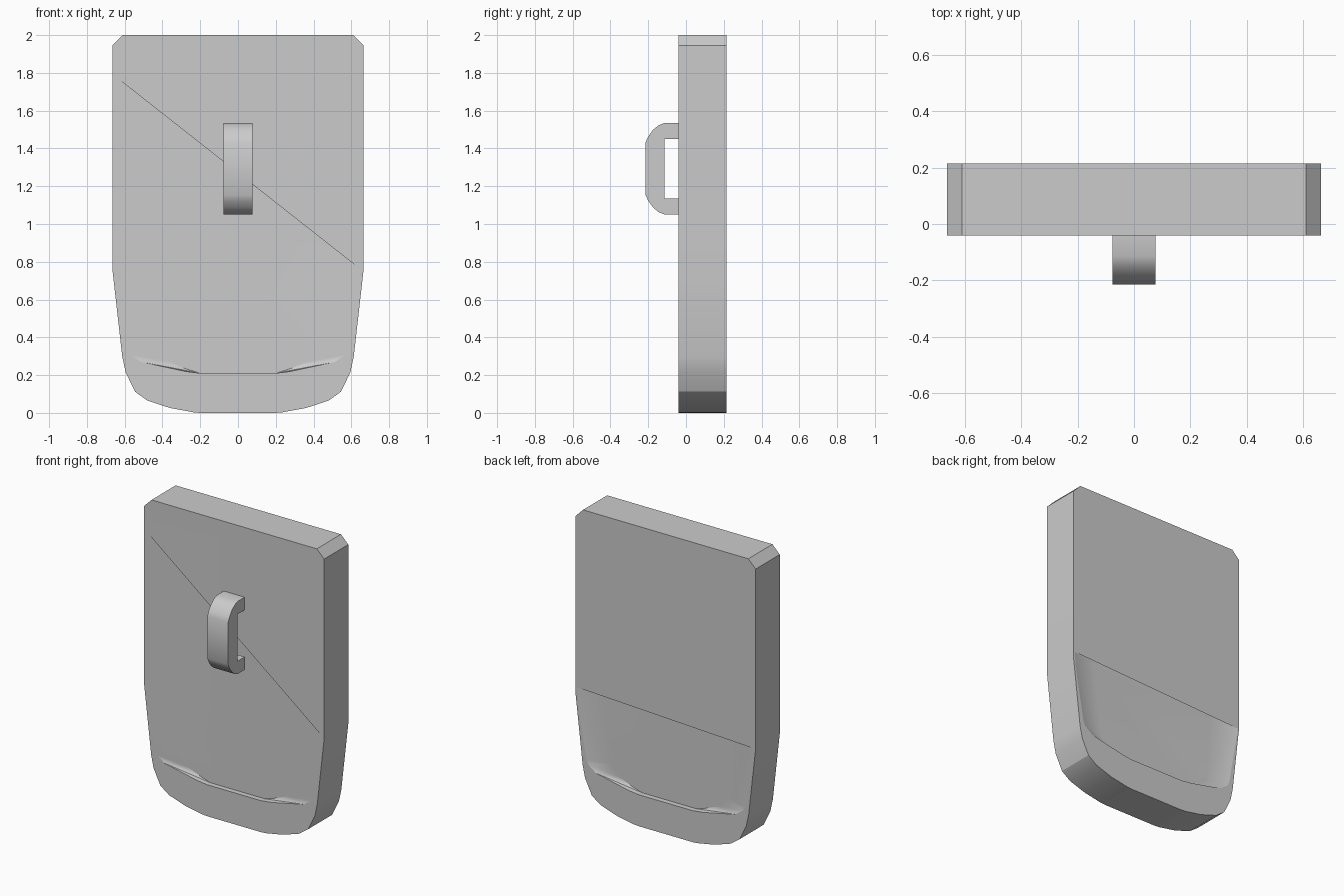
import bpy, bmesh, math

if "Cube" in bpy.data.objects:
    bpy.data.objects.remove(bpy.data.objects["Cube"])

FRONT, BACK = -0.04, 0.214
DEPTH, UNDERCUT = 0.035, 0.03
EDGE = 0.655

grey = bpy.data.materials.new("light_grey")
grey.use_nodes = True
grey.diffuse_color = (0.6, 0.6, 0.6, 1)
grey.node_tree.nodes["Principled BSDF"].inputs["Base Color"].default_value = (0.6, 0.6, 0.6, 1)


def add_object(name, bm):
    bmesh.ops.recalc_face_normals(bm, faces=bm.faces)
    mesh = bpy.data.meshes.new(name)
    bm.to_mesh(mesh)
    bm.free()
    mesh.materials.append(grey)
    obj = bpy.data.objects.new(name, mesh)
    bpy.context.collection.objects.link(obj)
    return obj


def extruded(name, points, offset):
    bm = bmesh.new()
    face = bm.faces.new([bm.verts.new(p) for p in points])
    result = bmesh.ops.extrude_face_region(bm, geom=[face])
    moved = [v for v in result["geom"] if isinstance(v, bmesh.types.BMVert)]
    bmesh.ops.translate(bm, verts=moved, vec=offset)
    return add_object(name, bm)


def mirrored(half):
    return half + [(-x, z) for x, z in reversed(half)]


def select_only(obj):
    bpy.ops.object.select_all(action='DESELECT')
    obj.select_set(True)
    bpy.context.view_layer.objects.active = obj


# Slab with clipped top corners and a rounded, tapering bottom
half_outline = [(-0.61, 2), (-0.664, 1.946), (-0.664, 0.75), (-0.613, 0.3), (-0.595, 0.215),
                (-0.545, 0.112), (-0.48, 0.065), (-0.36, 0.026), (-0.235, 0.003), (-0.2, 0)]
slab = extruded("slab", [(x, FRONT, z) for x, z in mirrored(half_outline)],
                (0, BACK - FRONT, 0))

# Pocket opening: rim edge at the surface and floor edge inside
rim = mirrored([(-0.647, 0.7), (-0.585, 0.34), (-0.57, 0.31), (-0.515, 0.27),
                (-0.28, 0.22), (-0.2, 0.21)])
floor = mirrored([(-0.47, 0.75), (-0.43, 0.34), (-0.41, 0.31), (-0.365, 0.27),
                  (-0.28, 0.235), (-0.2, 0.21)])


def pocket(name, surface, inward, left_z, right_z):
    """Level-floored pocket that runs in under a straight upper lip."""
    def lip(x):
        return left_z + (right_z - left_z) * (x + EDGE) / (2 * EDGE)
    points = []
    for x, z in rim:
        points += [(x, surface, z), (x, surface - inward * 0.02, z)]
    for x in (-EDGE, EDGE):
        points += [(x, surface, lip(x)), (x, surface - inward * 0.02, lip(x) - UNDERCUT)]
    inner = floor + [(x, lip(x) + UNDERCUT) for x in (-0.47, 0.47)]
    points += [(x, surface + inward * DEPTH, z) for x, z in inner]
    bm = bmesh.new()
    for p in points:
        bm.verts.new(p)
    hull = bmesh.ops.convex_hull(bm, input=bm.verts)
    loose = {v for v in hull["geom_interior"] + hull["geom_unused"]
             if isinstance(v, bmesh.types.BMVert)}
    bmesh.ops.delete(bm, geom=list(loose), context='VERTS')
    bmesh.ops.dissolve_limit(bm, angle_limit=0.01, verts=bm.verts, edges=bm.edges)
    cutter = add_object(name, bm)
    cutter.hide_render = True
    select_only(slab)
    cut = slab.modifiers.new(name, 'BOOLEAN')
    cut.operation = 'DIFFERENCE'
    cut.solver = 'EXACT'
    cut.object = cutter
    bpy.ops.object.modifier_apply(modifier=cut.name)
    bpy.data.objects.remove(cutter)


pocket("front_pocket", FRONT, 1, 1.785, 0.755)
pocket("back_pocket", BACK, -1, 0.745, 0.805)

# Bracket-shaped handle on the front
MID = 1.293
half_handle = [(-0.115, 0.157), (FRONT + 0.002, 0.157), (FRONT + 0.002, 0.242), (-0.115, 0.242),
               (-0.145, 0.23), (-0.175, 0.205), (-0.2, 0.17), (-0.214, 0.14)]
side = [(y, MID + z) for y, z in half_handle] + [(y, MID - z) for y, z in reversed(half_handle)]
handle = extruded("handle", [(-0.077, y, z) for y, z in side], (0.154, 0, 0))

for obj, angle in ((slab, 20), (handle, 30)):
    select_only(obj)
    bpy.ops.object.shade_smooth_by_angle(angle=math.radians(angle))

# Keep the slab's broad faces flat beside its soft edges
weighted = slab.modifiers.new("flat_faces", 'WEIGHTED_NORMAL')
weighted.keep_sharp = True
